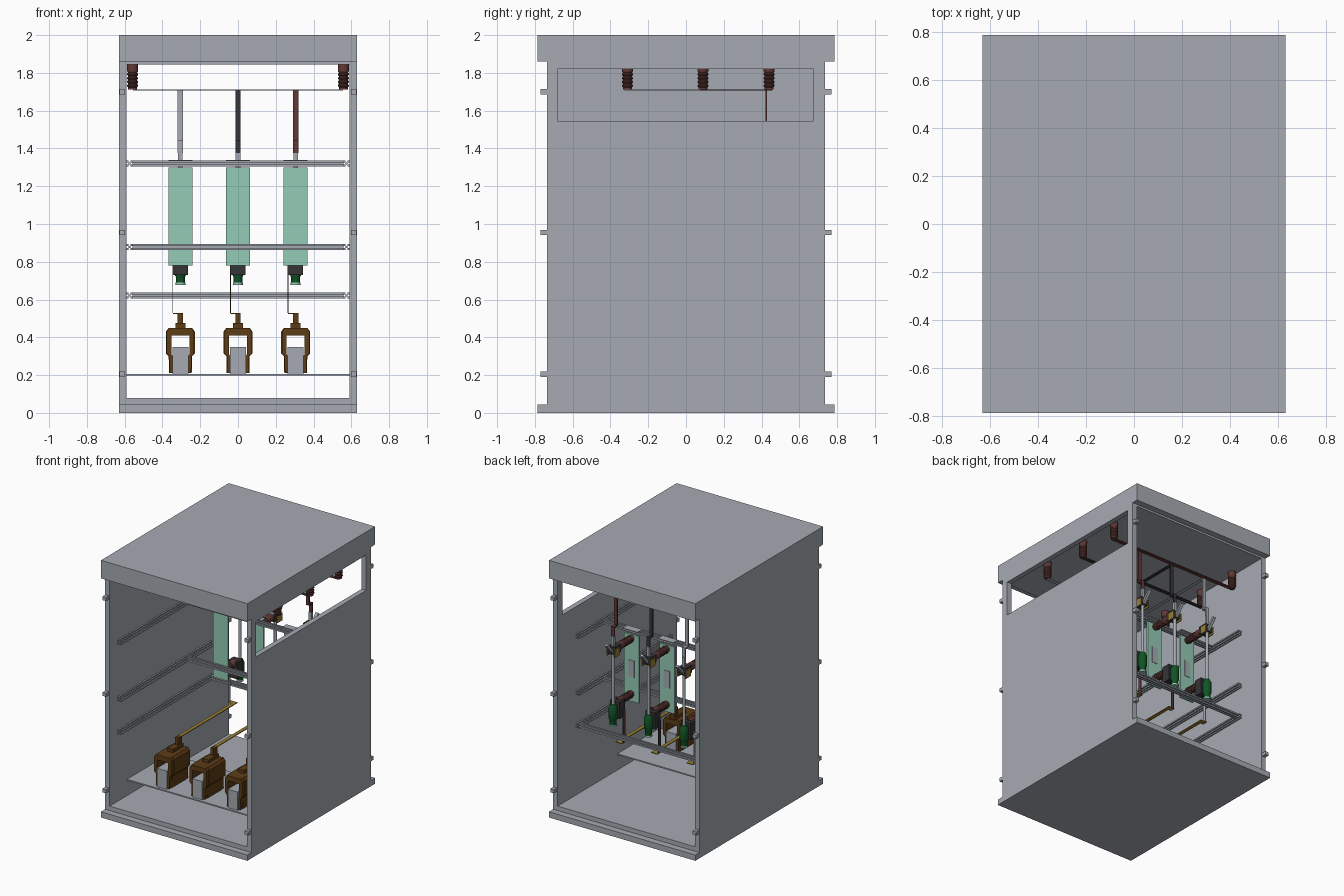
import bpy, bmesh
from math import cos, sin, pi
from mathutils import Matrix, Vector

cube = bpy.data.objects.get("Cube")
if cube:
    bpy.data.objects.remove(cube, do_unlink=True)


def material(name, rgb):
    m = bpy.data.materials.new(name)
    m.use_nodes = True
    m.diffuse_color = (*rgb, 1)
    m.node_tree.nodes["Principled BSDF"].inputs["Base Color"].default_value = (*rgb, 1)
    return m


GREY = material("steel grey", (0.38, 0.41, 0.45))
MINT = material("mint green", (0.30, 0.60, 0.47))
BROWN = material("resin brown", (0.11, 0.045, 0.008))
RED = material("dark red", (0.12, 0.04, 0.035))
BLACK = material("charcoal", (0.035, 0.035, 0.038))
GREEN = material("dark green", (0.005, 0.09, 0.018))
GOLD = material("brass", (0.32, 0.21, 0.035))


def finish(name, bm, mat):
    bmesh.ops.recalc_face_normals(bm, faces=bm.faces)
    me = bpy.data.meshes.new(name)
    bm.to_mesh(me)
    bm.free()
    me.materials.append(mat)
    ob = bpy.data.objects.new(name, me)
    bpy.context.collection.objects.link(ob)
    return ob


def box(name, x, y, z, mat):
    bm = bmesh.new()
    bmesh.ops.create_cube(bm, size=1)
    for v in bm.verts:
        v.co = Vector(lo + (c + 0.5) * (hi - lo) for c, (lo, hi) in zip(v.co, (x, y, z)))
    return finish(name, bm, mat)


def place(axis, u, v, w):
    return {"x": (w, u, v), "y": (u, w, v), "z": (u, v, w)}[axis]


# Outline extruded along an axis
def prism(name, pts, axis, lo, hi, mat):
    bm = bmesh.new()
    face = bm.faces.new([bm.verts.new(place(axis, u, v, lo)) for u, v in pts])
    new = bmesh.ops.extrude_face_region(bm, geom=[face])["geom"]
    shift = Vector(place(axis, 0, 0, hi - lo))
    bmesh.ops.translate(bm, verts=[g for g in new if isinstance(g, bmesh.types.BMVert)], vec=shift)
    return finish(name, bm, mat)


# Round part from (radius, height) pairs, standing on z or lying along y
def lathe(name, profile, loc, mat, axis="z", n=20):
    bm = bmesh.new()
    rings = [[bm.verts.new((r * cos(2 * pi * i / n), r * sin(2 * pi * i / n), h))
              for i in range(n)] for r, h in profile]
    for a, b in zip(rings, rings[1:]):
        for i in range(n):
            bm.faces.new((a[i], a[i - 1], b[i - 1], b[i]))
    bm.faces.new(rings[0])
    bm.faces.new(rings[-1])
    if axis == "y":
        bm.transform(Matrix.Rotation(-pi / 2, 4, "X"))
    bm.transform(Matrix.Translation(loc))
    ob = finish(name, bm, mat)
    bpy.ops.object.select_all(action="DESELECT")
    ob.select_set(True)
    bpy.context.view_layer.objects.active = ob
    bpy.ops.object.shade_smooth_by_angle()
    return ob


# Ribbed post insulator
def insulator(name, length, loc, axis="z"):
    ribs = [(0.024, 0)]
    for i in range(4):
        h = length * (0.08 + 0.15 * i)
        ribs += [(0.024, h), (0.029, h + 0.006), (0.029, h + 0.012), (0.024, h + 0.017)]
    ribs += [(0.029, length * 0.72), (0.029, length)]
    return lathe(name, ribs, loc, RED, axis)


# Cabinet shell
W, D, WALL = 0.63, 0.735, 0.04
box("base_plate", (-W, W), (-0.785, 0.785), (0, 0.045), GREY)
box("floor", (-W + WALL, W - WALL), (-D, D), (0.045, 0.08), GREY)
box("roof_cap", (-W, W), (-0.785, 0.785), (1.86, 2), GREY)
box("ceiling", (-W + WALL, W - WALL), (-D, D), (1.845, 1.86), GREY)
box("right_wall", (-W, -W + WALL), (-D, D), (0.045, 1.86), GREY)


# Left wall with its open window
def rect(y0, y1, z0, z1):
    return [(y0, z0), (y1, z0), (y1, z1), (y0, z1)]


bm = bmesh.new()
loops = [[[bm.verts.new((x, y, z)) for y, z in r] for r in
          (rect(-D, D, 0.045, 1.86), rect(-0.68, 0.675, 1.545, 1.82))] for x in (W - WALL, W)]
(o1, i1), (o2, i2) = loops
for a, b in ((o1, i1), (o2, i2), (o1, o2), (i1, i2)):
    for k in range(4):
        bm.faces.new((a[k - 1], a[k], b[k], b[k - 1]))
finish("left_wall", bm, GREY)

# Hinge lugs on front and back edges
for sx in (-1, 1):
    for sy in (-1, 1):
        for z in (0.205, 0.955, 1.70):
            y = sorted((sy * D, sy * 0.77))
            box("hinge_lug", (sx * 0.612 - 0.015, sx * 0.612 + 0.015), y, (z - 0.014, z + 0.014), GREY)

# Slotted mounting rails
H, S, T = 0.016, 0.005, 0.006


def rail(axis, cu, cv, lo, hi):
    pts = []
    for k in range(4):
        c, s = (1, 0, -1, 0)[k], (0, 1, 0, -1)[k]
        for u, v in ((-H, -H), (-S, -H), (-S, -T), (S, -T), (S, -H)):
            pts.append((cu + c * u - s * v, cv + s * u + c * v))
    prism("mounting_rail", pts, axis, lo, hi, GREY)


for z, y in ((1.32, 0.2), (0.878, 0.2), (0.622, 0.49)):
    for sx in (-1, 1):
        rail("y", sx * 0.574, z, -0.64, 0.51)
    rail("x", y, z, -0.558, 0.558)

# Shelf for the transformers
box("shelf", (-0.59, 0.59), (-0.52, 0.0), (0.197, 0.207), GREY)

# Three phases: position, colour and busbar depth
for px, mat, by in ((-0.305, GREY, -0.31), (0, BLACK, 0.09), (0.305, RED, 0.44)):
    def part(name, x, y, z, m):
        return box(name, (px + x[0], px + x[1]), y, z, m)

    # Busbar on post insulators
    for sx in (-1, 1):
        insulator("busbar_insulator", 0.132, (sx * 0.558, by, 1.713))
    box("busbar", (-0.555, 0.555), (by - 0.015, by + 0.015), (1.706, 1.713), mat)
    if by < 0.4:
        part("busbar_link", (-0.014, 0.014), (by, 0.43), (1.708, 1.712), mat)

    # Dropper stepping back to the switch
    part("dropper_top", (-0.014, 0.014), (0.42, 0.43), (1.45, 1.71), mat)
    part("dropper_step", (-0.014, 0.014), (0.42, 0.465), (1.44, 1.45), mat)
    part("dropper_bottom", (-0.014, 0.014), (0.455, 0.465), (1.375, 1.45), mat)
    part("dropper_foot", (-0.012, 0.012), (0.45, 0.47), (1.30, 1.375), GREY)

    # Switch panel and its post insulators
    part("switch_panel", (-0.064, 0.064), (0.22, 0.235), (0.78, 1.3), MINT)
    part("panel_flange", (-0.064, 0.064), (0.2, 0.25), (1.334, 1.34), GREY)
    part("panel_label", (-0.025, 0.025), (0.235, 0.239), (0.97, 1.1), GREY)
    for z in (1.27, 0.84):
        insulator("switch_insulator", 0.17, (px, 0.235, z), "y")
    part("upper_contact", (-0.03, 0.03), (0.405, 0.48), (1.24, 1.3), BLACK)
    part("lower_contact", (-0.04, 0.04), (0.37, 0.44), (0.73, 0.86), BLACK)
    for s in (-0.034, 0.034):
        part("contact_jaw", (s - 0.004, s + 0.004), (0.43, 0.49), (1.225, 1.285), GOLD)
    prism("switch_blade", [(0.45, 1.24), (0.465, 1.23), (0.55, 1.33), (0.535, 1.34)],
          "x", px - 0.012, px + 0.012, GREY)

    # Fuse rod and green holder
    lathe("fuse_rod", [(0.012, 0.84), (0.012, 1.26)], (px, 0.46, 0), GREY)
    lathe("fuse_holder", [(0.024, 0.69), (0.024, 0.72), (0.032, 0.735), (0.032, 0.82), (0.02, 0.845)],
          (px, 0.46, 0), GREEN)
    lathe("holder_cap", [(0.026, 0.677), (0.026, 0.69)], (px, 0.46, 0), MINT)

    # Outgoing strip and brass bar to the transformer
    part("outgoing_strip", (-0.042, -0.038), (0.37, 0.4), (0.53, 0.78), mat)
    part("brass_bar", (-0.04, 0.014), (0.37, 0.41), (0.524, 0.53), GOLD)
    part("brass_bar", (-0.014, 0.014), (-0.28, 0.37), (0.524, 0.53), GOLD)

    # Transformer: arched resin body, neck and core
    half = [(0.05, 0.41), (0.05, 0.31), (0.043, 0.3), (0.043, 0.21), (0.06, 0.21),
            (0.062, 0.3), (0.077, 0.315), (0.077, 0.43), (0.062, 0.45)]
    arch = [(px + u, v) for u, v in half] + [(px - u, v) for u, v in reversed(half)]
    prism("transformer_body", arch, "y", -0.46, -0.29, BROWN)
    inner = [(px + s * u * 0.95, v) for s, h in ((1, half), (-1, half[::-1])) for u, v in h]
    prism("transformer_rim", inner, "y", -0.49, -0.26, BROWN)
    part("transformer_neck", (-0.026, 0.026), (-0.40, -0.27), (0.45, 0.475), BROWN)
    part("transformer_terminal", (-0.014, 0.014), (-0.32, -0.27), (0.475, 0.53), BROWN)
    part("transformer_core", (-0.042, 0.042), (-0.5, -0.25), (0.207, 0.35), GREY)
